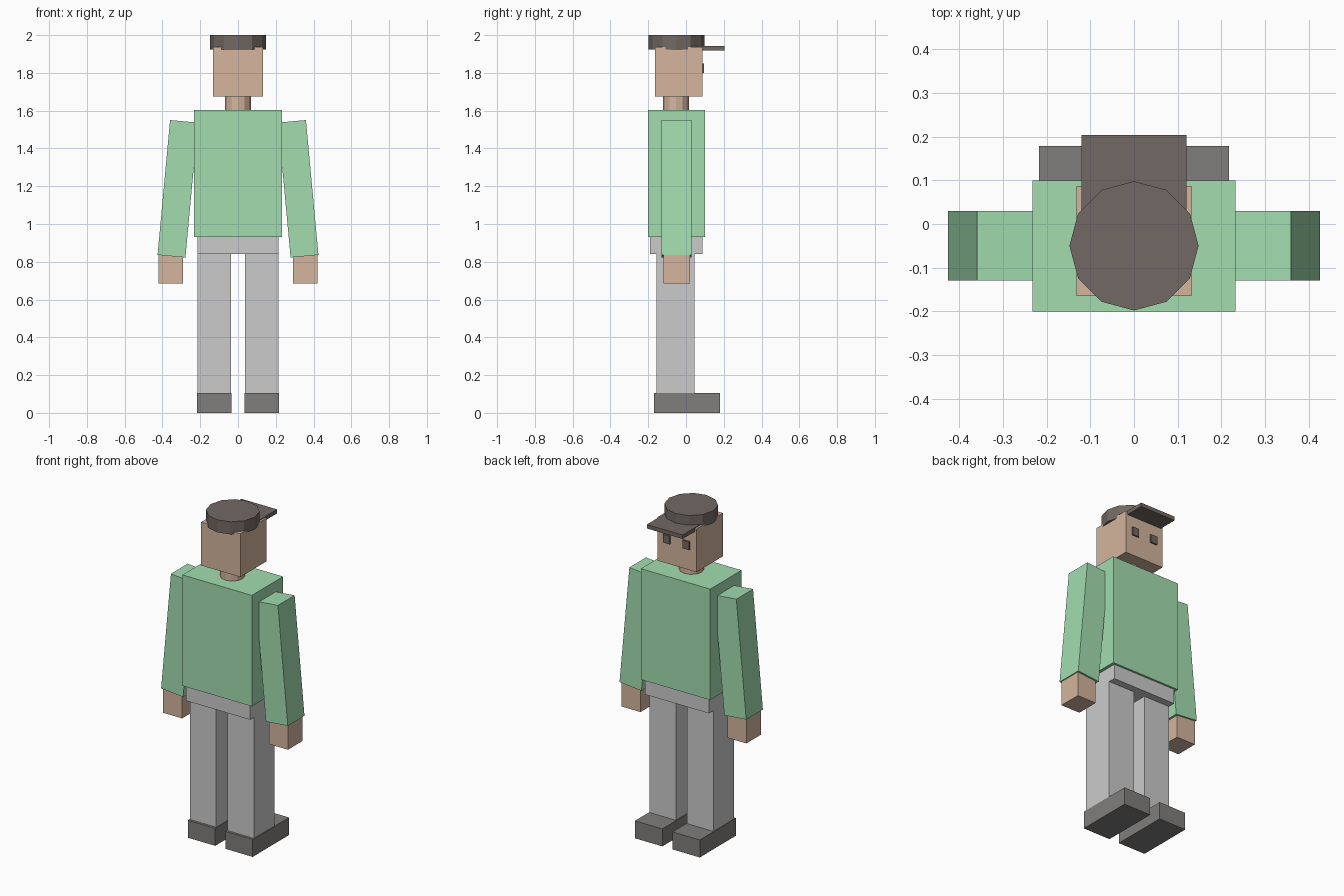
import bpy, bmesh
from math import radians
from mathutils import Matrix, Vector

if "Cube" in bpy.data.objects:
    bpy.data.objects.remove(bpy.data.objects["Cube"])


def material(name, rgb):
    m = bpy.data.materials.new(name)
    m.diffuse_color = (*rgb, 1)
    m.use_nodes = True
    m.node_tree.nodes["Principled BSDF"].inputs["Base Color"].default_value = m.diffuse_color
    return m


green = material("green_cloth", (0.36, 0.72, 0.43))
skin = material("skin", (0.66, 0.46, 0.34))
dark = material("dark_cloth", (0.17, 0.14, 0.125))
leather = material("dark_leather", (0.22, 0.21, 0.205))


def finish(name, bm, mat):
    me = bpy.data.meshes.new(name)
    bm.to_mesh(me)
    bm.free()
    ob = bpy.data.objects.new(name, me)
    bpy.context.collection.objects.link(ob)
    if mat:
        me.materials.append(mat)
    return ob


def box(name, x, y, z, mat=None, tilt=0):
    """Box from (min, max) ranges, optionally tilted about y through its centre."""
    centre = Vector((sum(x) / 2, sum(y) / 2, sum(z) / 2))
    size = (x[1] - x[0], y[1] - y[0], z[1] - z[0])
    bm = bmesh.new()
    bmesh.ops.create_cube(bm, size=1, matrix=Matrix.Diagonal((*size, 1)))
    ob = finish(name, bm, mat)
    ob.location = centre
    ob.rotation_euler.y = radians(tilt)
    return ob


def drum(name, radius, y, z, mat, sides=12):
    bm = bmesh.new()
    bmesh.ops.create_cone(bm, cap_ends=True, segments=sides, radius1=radius,
                          radius2=radius, depth=z[1] - z[0])
    ob = finish(name, bm, mat)
    ob.location = (0, y, sum(z) / 2)
    return ob


# body
box("torso", (-0.233, 0.233), (-0.2, 0.1), (0.93, 1.604), green)
box("hips", (-0.215, 0.215), (-0.19, 0.088), (0.84, 0.935))

# limbs, mirrored left and right
for side, s in (("left", -1), ("right", 1)):
    def span(a, b):
        return tuple(sorted((s * a, s * b)))
    box(side + "_arm", span(0.245, 0.393), (-0.13, 0.03), (0.828, 1.545), green, -5.3 * s)
    box(side + "_hand", span(0.292, 0.42), (-0.12, 0.02), (0.686, 0.86), skin)
    box(side + "_leg", span(0.038, 0.215), (-0.155, 0.044), (0.1, 0.845))
    box(side + "_shoe", span(0.034, 0.218), (-0.17, 0.179), (0, 0.106), leather)
    box(side + "_eye", span(0.043, 0.088), (0.08, 0.096), (1.8, 1.85), dark)

# head and neck
drum("neck", 0.068, -0.053, (1.59, 1.69), skin)
box("head", (-0.132, 0.132), (-0.165, 0.087), (1.675, 1.938), skin)

# cap
drum("cap_crown", 0.148, -0.05, (1.924, 2.0), dark)
box("cap_brim", (-0.12, 0.12), (0.03, 0.204), (1.918, 1.942), dark)
